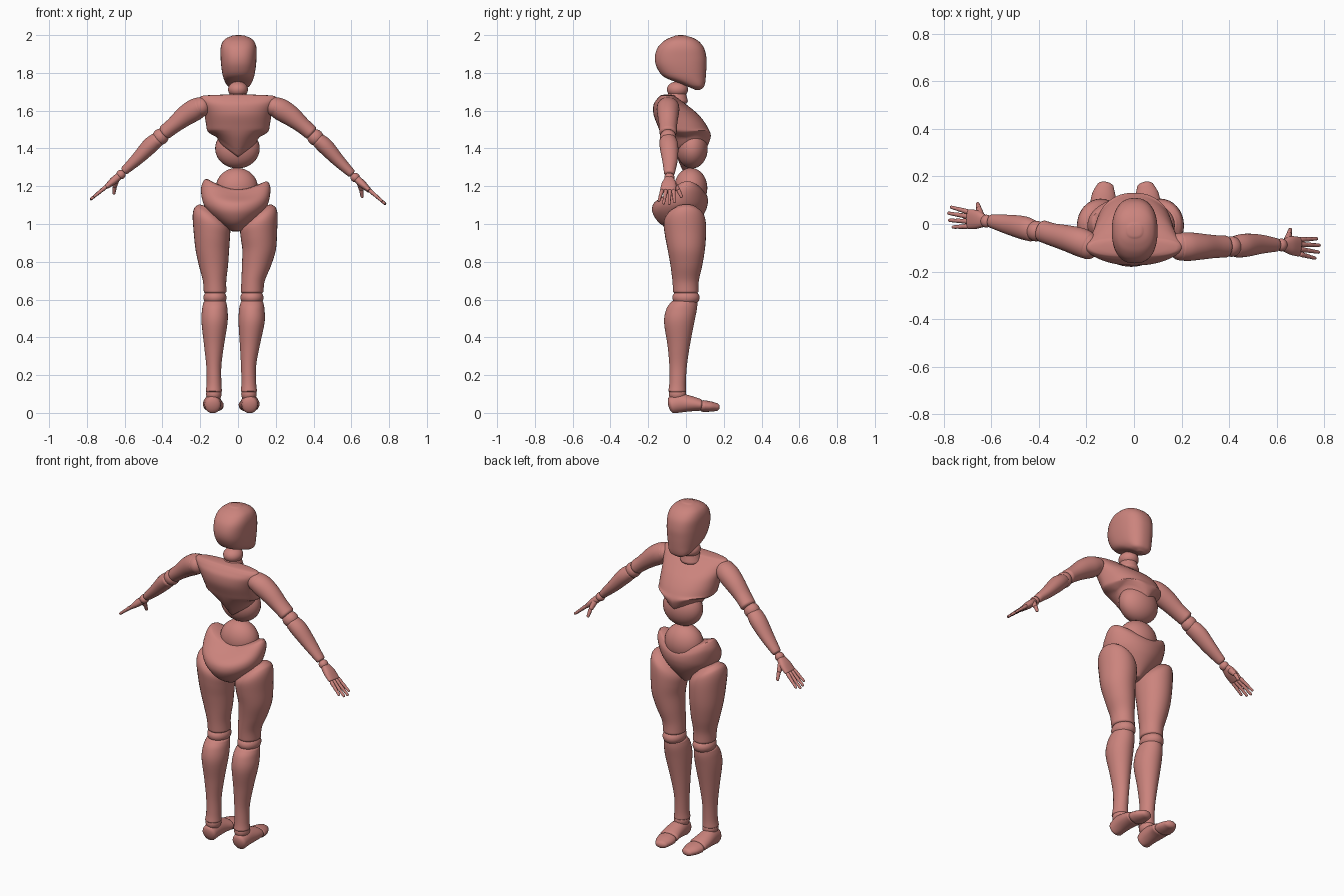
import bpy, bmesh, math
from mathutils import Vector, Matrix

if "Cube" in bpy.data.objects:
    bpy.data.objects.remove(bpy.data.objects["Cube"])

clay = bpy.data.materials.new("clay_pink")
clay.diffuse_color = (0.60, 0.23, 0.205, 1)
clay.use_nodes = True
clay.node_tree.nodes["Principled BSDF"].inputs["Base Color"].default_value = clay.diffuse_color


def finish(name, bm):
    """Turn a bmesh into a smooth shaded object."""
    bmesh.ops.recalc_face_normals(bm, faces=bm.faces)
    me = bpy.data.meshes.new(name)
    bm.to_mesh(me)
    bm.free()
    me.materials.append(clay)
    for p in me.polygons:
        p.use_smooth = True
    me.set_sharp_from_angle(angle=math.radians(50))
    ob = bpy.data.objects.new(name, me)
    bpy.context.collection.objects.link(ob)
    return ob


def ball(name, c, r):
    bm = bmesh.new()
    m = Matrix.Translation(c) @ Matrix.Diagonal((*r, 1))
    bmesh.ops.create_uvsphere(bm, u_segments=32, v_segments=20, radius=1, matrix=m)
    return finish(name, bm)


def spline(rows, steps):
    """Catmull-Rom through rows of (x, y, z, ru, rv)."""
    out = []
    for i in range(len(rows) - 1):
        a, b = rows[max(i - 1, 0)], rows[i]
        c, d = rows[i + 1], rows[min(i + 2, len(rows) - 1)]
        for k in range(steps):
            t = k / steps
            out.append([0.5 * (2 * q + (r - p) * t + (2*p - 5*q + 4*r - s) * t*t
                               + (3*q - p - 3*r + s) * t**3) for p, q, r, s in zip(a, b, c, d)])
    out.append(list(rows[-1]))
    return out


def loft(name, rows, ref=(0, 1, 0), flat=False, power=2.0, dome=0.4,
         deform=None, n=32, steps=5):
    """Oval sections along a path, domed at both ends; flat keeps sections level."""
    pts = spline(rows, steps)
    secs = []
    for i, p in enumerate(pts):
        t = Vector(pts[min(i + 1, len(pts) - 1)][:3]) - Vector(pts[max(i - 1, 0)][:3])
        t = Vector((0, 0, t.z)).normalized() if flat else t.normalized()
        v = Vector(ref)
        v = (v - t * v.dot(t)).normalized()
        secs.append((Vector(p[:3]), t, v.cross(t), v, max(p[3], .002), max(p[4], .002)))

    def cap(sec, sign):
        c, t, u, v, a, b = sec
        return [(c + t * sign * dome * min(a, b) * math.sin(g), t, u, v,
                 a * math.cos(g), b * math.cos(g)) for g in (.4, .8, 1.15, 1.45)]
    secs = cap(secs[0], -1)[::-1] + secs + cap(secs[-1], 1)
    bm = bmesh.new()
    loops = []
    for c, t, u, v, a, b in secs:
        ring = []
        for k in range(n):
            w = 2 * math.pi * k / n
            cs, sn = math.cos(w), math.sin(w)
            q = c + u * a * math.copysign(abs(cs) ** (2 / power), cs) \
                  + v * b * math.copysign(abs(sn) ** (2 / power), sn)
            ring.append(bm.verts.new(deform(q) if deform else q))
        loops.append(ring)
    for r0, r1 in zip(loops, loops[1:]):
        for k in range(n):
            bm.faces.new((r0[k], r0[(k+1) % n], r1[(k+1) % n], r1[k]))
    bm.faces.new(loops[0])
    bm.faces.new(loops[-1])
    return finish(name, bm)


def body(name, rows, **kw):
    """Level sections given as (z, half width, back y, front y)."""
    return loft(name, [(cx, (b + f) / 2, z, w, (f - b) / 2) for z, cx, w, b, f in rows],
                flat=True, **kw)


# Head and neck
body("head", [(1.712, .003, .025, .045, .078), (1.725, .003, .052, .015, .094),
              (1.745, .003, .068, -.035, .101), (1.78, .003, .082, -.118, .105),
              (1.83, .003, .091, -.155, .108), (1.88, .003, .095, -.165, .108),
              (1.93, .003, .095, -.152, .096), (1.965, .003, .084, -.122, .07),
              (1.985, .003, .062, -.088, .038), (1.995, .003, .036, -.06, .005)],
     power=2.4, dome=.15, n=48)
ball("neck_ball", (0, -.045, 1.712), (.053, .056, .043))
body("neck_base", [(1.65, 0, .06, -.11, .01), (1.69, 0, .045, -.095, .0)])


# Chest: narrower toward the front, lower rim dips at the middle
def shape_chest(p):
    low = max(0, min(1, (1.50 - p.z) / .12))
    p.x *= 1 - .9 * max(0, p.y + .06)
    p.z += low * (min(abs(p.x) * .7, .08) + .3 * max(p.y, 0))
    return p


body("chest", [(1.365, 0, .105, -.065, .105), (1.40, 0, .135, -.09, .122),
               (1.46, 0, .165, -.125, .131), (1.52, 0, .172, -.15, .11),
               (1.58, 0, .178, -.172, .065), (1.63, 0, .192, -.172, .005),
               (1.66, 0, .205, -.155, -.035), (1.677, 0, .195, -.14, -.055)],
     power=2.3, dome=.2, deform=shape_chest, n=48)
ball("abdomen", (-.003, .032, 1.40), (.118, .083, .106))
ball("belly_ball", (-.006, .025, 1.19), (.112, .088, .107))


# Pelvis: upper rim rises at the sides
def shape_pelvis(p):
    p.z += max(0, min(1, (p.z - 1.1) / .08)) * (min(p.x * p.x * 2.2, .06) - .015)
    return p


body("pelvis", [(.965, -.012, .03, -.075, .03), (1.0, -.012, .075, -.135, .06),
                (1.04, -.012, .12, -.168, .088), (1.08, -.012, .155, -.18, .108),
                (1.12, -.012, .178, -.165, .116), (1.16, -.012, .183, -.115, .112),
                (1.19, -.012, .165, -.08, .095)],
     dome=.15, deform=shape_pelvis, n=48)

# Legs
for s, side in ((-1, "left"), (1, "right")):
    def leg(name, rows, **kw):
        # rows: z, centre shift, spread, half width, back y, front y
        return body(side + name, [(z, c + s * d, w, b, f) for z, c, d, w, b, f in rows], **kw)

    def slope(p):
        # the top of the thigh slants down toward the crotch
        k = max(0, min(1, (p.z - .86) / .2))
        p.z += k * .45 * (s * (p.x + .015) - .16)
        return p

    leg("_thigh", [(.64, -.023, .098, .060, -.068, .066), (.70, -.022, .102, .062, -.072, .068),
                   (.78, -.016, .114, .077, -.082, .086), (.865, -.012, .124, .089, -.097, .100),
                   (.95, -.014, .125, .096, -.112, .106), (1.02, -.015, .126, .099, -.118, .105),
                   (1.06, -.015, .130, .086, -.10, .094), (1.085, -.015, .136, .06, -.065, .066)],
        deform=slope, dome=.2)
    ball(side + "_knee", (-.024 + s * .098, .0, .61), (.061, .072, .048))
    leg("_shin", [(.115, -.035, .093, .043, -.094, .0), (.16, -.035, .092, .039, -.088, -.001),
                  (.25, -.036, .092, .040, -.088, .005), (.36, -.032, .095, .053, -.098, .021),
                  (.48, -.026, .098, .069, -.116, .044), (.55, -.025, .098, .067, -.104, .058),
                  (.585, -.024, .098, .06, -.08, .06)], dome=.25)
    ball(side + "_ankle", (-.035 + s * .093, -.045, .10), (.041, .046, .042))

    # Feet with flat soles
    def sole(p):
        p.z = max(p.z, .0)
        return p

    x = -.036 + s * .098
    loft(side + "_foot", [(x, -.075, .042, .042, .046), (x, -.03, .052, .046, .05),
                          (x, .03, .048, .052, .040), (x - s * .004, .072, .042, .055, .032)],
         ref=(0, 0, 1), deform=sole, dome=.45)
    loft(side + "_toes", [(x - s * .004, .092, .036, .053, .031), (x - s * .008, .125, .034, .049, .028),
                          (x - s * .014, .158, .031, .036, .022)],
         ref=(0, 0, 1), deform=sole, dome=.9)


# Arms and hands
def arm(side, s, ys, drop):
    sh, up, el, fo, wr, tip = ys
    P = lambda x, y, z, a, b: (s * x, y, z - drop * max(0, (x - .35) / .43), a, b)
    ball(side + "_shoulder", (s * .195, sh, 1.62), (.05, .058, .052))
    loft(side + "_upper_arm", [P(.195, sh, 1.622, .052, .058), P(.23, (sh + up) / 2, 1.604, .058, .060),
                               P(.28, up, 1.572, .054, .055), P(.34, (up + el) / 2, 1.523, .043, .048),
                               P(.385, el, 1.487, .040, .046)])
    e = P(.41, el, 1.462, 0, 0)
    ball(side + "_elbow", e[:3], (.043, .043, .043))
    loft(side + "_forearm", [P(.425, el, 1.448, .039, .045), P(.465, (el + fo) / 2, 1.415, .043, .049),
                             P(.53, fo, 1.348, .034, .041), P(.60, wr, 1.283, .023, .028)])
    w = P(.62, wr, 1.262, 0, 0)
    ball(side + "_wrist", w[:3], (.025, .027, .025))
    slope_y = (tip - wr) / .16
    H = lambda x, dy, z, a, b: P(x, wr + (x - .62) * slope_y + dy, z, a, b)
    loft(side + "_palm", [H(.63, 0, 1.254, .019, .026), H(.66, .002, 1.228, .020, .039),
                          H(.695, 0, 1.198, .013, .041)], power=2.4)
    # four fingers, each with three segments
    for f, (dy, length) in enumerate(((.031, .9), (.011, 1.05), (-.010, 1), (-.031, .8))):
        for k in range(3):
            d0, d1 = [length * q / 3 for q in (k, k + .92)]
            r = .0105 - .0014 * k
            rows = [H(.701 + .076 * d, dy * (1 + .4 * d), 1.195 - .062 * d, q, q)
                    for d, q in ((d0, r), ((d0 + d1) / 2, r), (d1, r * .88))]
            loft(f"{side}_finger_{f + 1}_{k + 1}", rows, dome=.9, n=12, steps=3)
    # thumb in two segments, hanging below the palm edge
    loft(side + "_thumb_base", [H(.645, .022, 1.232, .016, .017), H(.652, .048, 1.20, .012, .013)], n=16)
    loft(side + "_thumb_tip", [H(.653, .053, 1.193, .011, .011), H(.657, .068, 1.163, .008, .008)],
         dome=.9, n=16)


arm("left", -1, (-.09, -.06, -.03, -.002, .012, .03), 0)
arm("right", 1, (-.095, -.095, -.095, -.085, -.088, -.105), .025)
